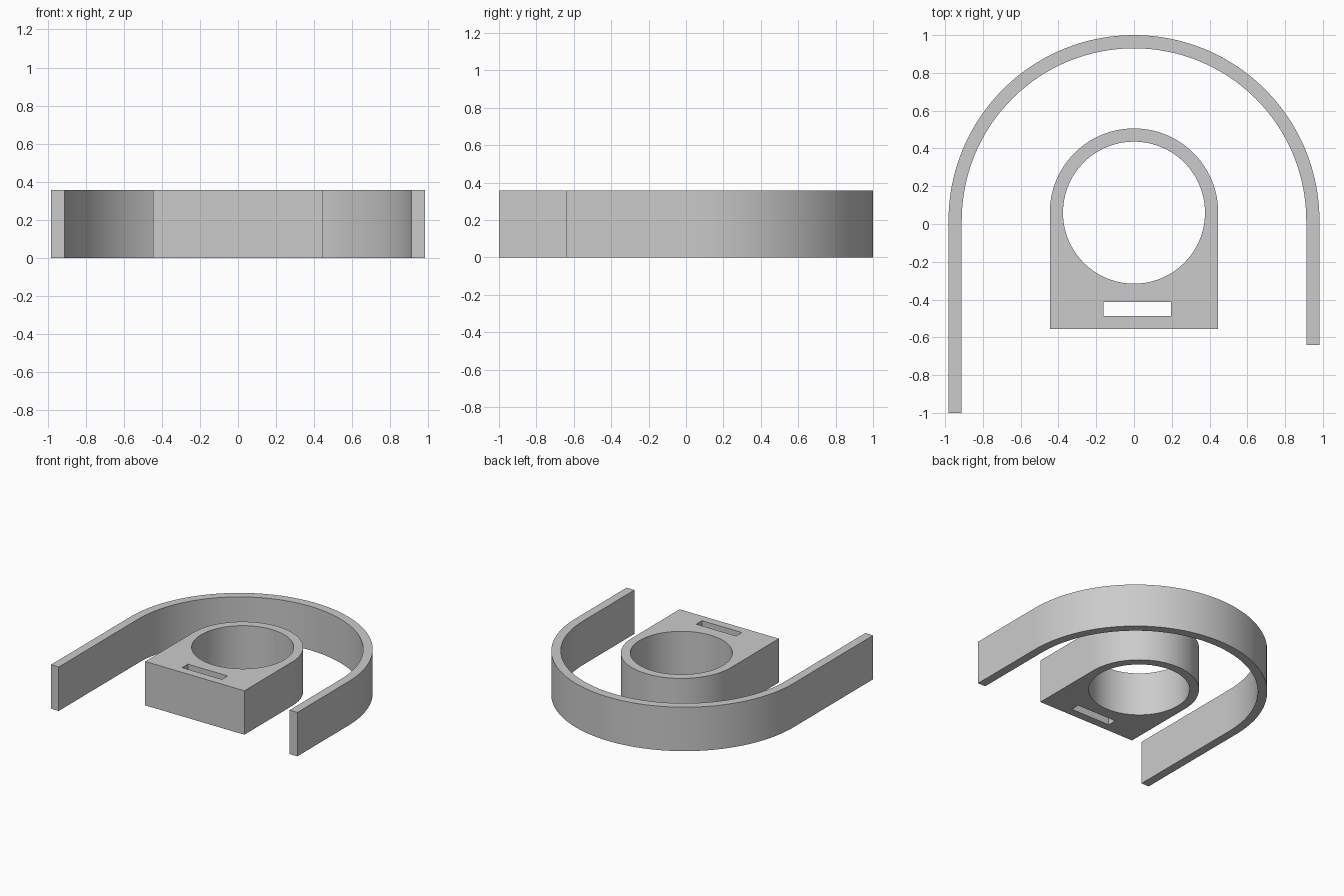
import bpy, bmesh
from math import pi, cos, sin, radians

HEIGHT = 0.357

cube = bpy.data.objects.get("Cube")
if cube:
    bpy.data.objects.remove(cube)

grey = bpy.data.materials.new("plain grey")
grey.use_nodes = True
colour = (0.6, 0.6, 0.6, 1)
grey.diffuse_color = colour
grey.node_tree.nodes["Principled BSDF"].inputs["Base Color"].default_value = colour


def arc(radius, cy, start, end, steps):
    """Points on an arc centred on x = 0."""
    angles = [start + (end - start) * i / steps for i in range(steps + 1)]
    return [(radius * cos(a), cy + radius * sin(a)) for a in angles]


def extruded_plate(name, loops):
    """Fill an outline with optional holes, then extrude it upwards."""
    bm = bmesh.new()
    edges = []
    for loop in loops:
        verts = [bm.verts.new((x, y, 0)) for x, y in loop]
        edges += [bm.edges.new((v, verts[i - 1])) for i, v in enumerate(verts)]
    bmesh.ops.triangle_fill(bm, edges=edges, use_beauty=True)
    top = bmesh.ops.extrude_face_region(bm, geom=bm.faces[:], use_keep_orig=True)
    moved = [g for g in top["geom"] if isinstance(g, bmesh.types.BMVert)]
    bmesh.ops.translate(bm, verts=moved, vec=(0, 0, HEIGHT))
    bmesh.ops.recalc_face_normals(bm, faces=bm.faces[:])
    mesh = bpy.data.meshes.new(name)
    bm.to_mesh(mesh)
    bm.free()
    mesh.materials.append(grey)
    obj = bpy.data.objects.new(name, mesh)
    bpy.context.collection.objects.link(obj)
    bpy.ops.object.select_all(action="DESELECT")
    obj.select_set(True)
    bpy.context.view_layer.objects.active = obj
    bpy.ops.object.shade_smooth_by_angle(angle=radians(30))
    return obj


# Outer band: half ring with a long right leg and a shorter left leg
outer, inner, band_y = 0.982, 0.912, 0.018
left_end, right_end = -0.64, -1.0
extruded_plate("outer_band", [
    [(outer, left_end)] + arc(outer, band_y, 0, pi, 96)
    + [(-outer, right_end), (-inner, right_end)]
    + arc(inner, band_y, pi, 0, 96) + [(inner, left_end)]])

# Holder block: rounded back, round bore and a slightly offset strap slot
half_width, bore, holder_y, front_y = 0.446, 0.376, 0.06, -0.555
extruded_plate("holder_block", [
    [(half_width, front_y)] + arc(half_width, holder_y, 0, pi, 64)
    + [(-half_width, front_y)],
    arc(bore, holder_y, 0, 2 * pi, 96)[:-1],
    [(-0.162, -0.487), (0.197, -0.487), (0.197, -0.413), (-0.162, -0.413)]])
